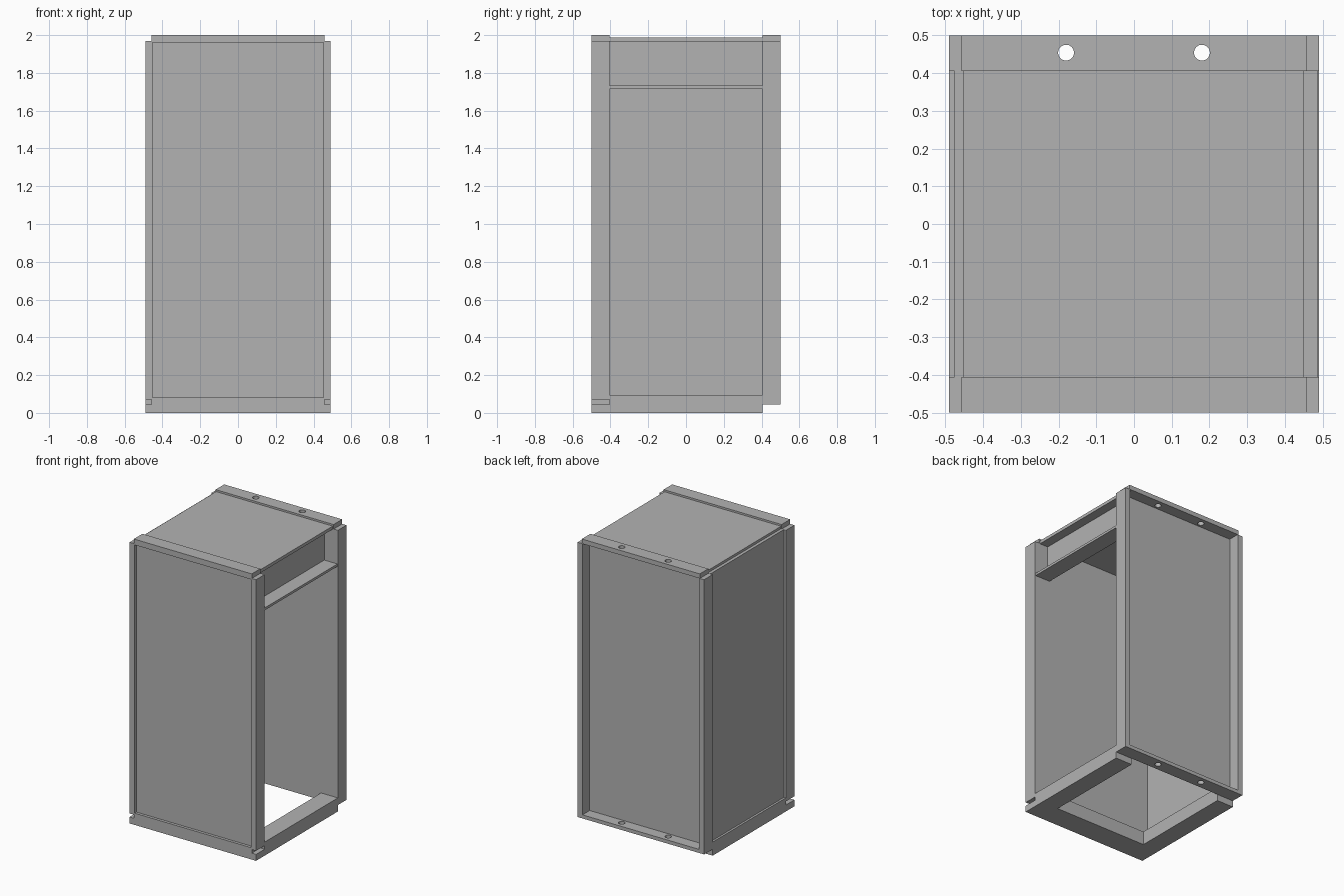
import bpy

cube = bpy.data.objects.get("Cube")
if cube:
    bpy.data.objects.remove(cube, do_unlink=True)

grey = bpy.data.materials.new("plain grey")
grey.use_nodes = True
tone = (0.45, 0.45, 0.45, 1)
grey.diffuse_color = tone
grey.node_tree.nodes["Principled BSDF"].inputs["Base Color"].default_value = tone

# Overall layout
HALF_X, HALF_Y, TOP = 0.49, 0.5, 2.0
POST_IN = 0.405      # inner depth limit of the corner posts
SIDE_IN = 0.452      # inner width limit of the corner posts
POST_TOP = 1.968
BASE_TOP = 0.095
HOLES = (-0.18, 0.18)


def box(name, x, y, z):
    """Axis-aligned box from (min, max) pairs."""
    bpy.ops.mesh.primitive_cube_add(size=1, location=[sum(p) / 2 for p in (x, y, z)])
    ob = bpy.context.object
    ob.name = name
    ob.scale = [p[1] - p[0] for p in (x, y, z)]
    bpy.ops.object.transform_apply(location=False, rotation=False, scale=True)
    ob.data.materials.append(grey)
    return ob


def drill(ob, z):
    """Cut the pair of round holes through a rear flange."""
    for x in HOLES:
        bpy.ops.mesh.primitive_cylinder_add(vertices=32, radius=0.021, depth=0.2,
                                            location=(x, 0.454, z))
        cutter = bpy.context.object
        cutter.name = "hole_cutter"
        cutter.data.materials.append(grey)
        cut = ob.modifiers.new("hole", 'BOOLEAN')
        cut.object = cutter
        cut.solver = 'EXACT'
        bpy.context.view_layer.objects.active = ob
        bpy.ops.object.modifier_apply(modifier=cut.name)
        bpy.data.objects.remove(cutter, do_unlink=True)


# Corner posts
for side, s in (("left", 1), ("right", -1)):
    x = sorted((s * SIDE_IN, s * HALF_X))
    box("front_post_" + side, x, (-HALF_Y, -POST_IN), (0.07, POST_TOP))
    box("rear_post_" + side, x, (POST_IN, HALF_Y), (0.045, POST_TOP))

# Front wall: recessed panel with top rail
box("front_panel", (-SIDE_IN, SIDE_IN), (-0.48, -POST_IN), (0.08, 1.962))
box("front_top_rail", (-0.457, 0.457), (-HALF_Y, -POST_IN), (1.96, TOP))

# Rear wall: deep recess with drilled flanges
box("rear_panel", (-SIDE_IN, SIDE_IN), (POST_IN, 0.42), (0.045, 1.97))
drill(box("rear_top_flange", (-0.457, 0.457), (POST_IN, HALF_Y), (POST_TOP, TOP)), 1.985)
drill(box("rear_bottom_flange", (-0.457, 0.457), (POST_IN, HALF_Y), (0.045, 0.07)), 0.06)

# Closed side and top
box("side_panel", (-0.475, -0.453), (-POST_IN, POST_IN), (BASE_TOP, 1.97))
box("top_panel", (-0.453, 0.45), (-POST_IN, POST_IN), (1.965, 1.987))

# Open side: shelf strip with the upright wall above it
box("shelf_strip", (0.37, 0.487), (-POST_IN, POST_IN), (1.715, 1.732))
box("shelf_wall", (0.37, 0.385), (-POST_IN, POST_IN), (1.732, 1.965))

# Base: two side bars and a stepped front bar, open in the middle
for side, s in (("left", 1), ("right", -1)):
    box("base_bar_" + side, sorted((s * 0.36, s * HALF_X)),
        (-POST_IN, POST_IN), (0, BASE_TOP))
box("base_front_bar", (-0.36, 0.36), (-POST_IN, -0.335), (0, BASE_TOP))
box("base_front_plate", (-HALF_X, HALF_X), (-HALF_Y, -POST_IN), (0, 0.045))
box("base_front_step", (-0.457, 0.457), (-HALF_Y, -POST_IN), (0.045, 0.082))
